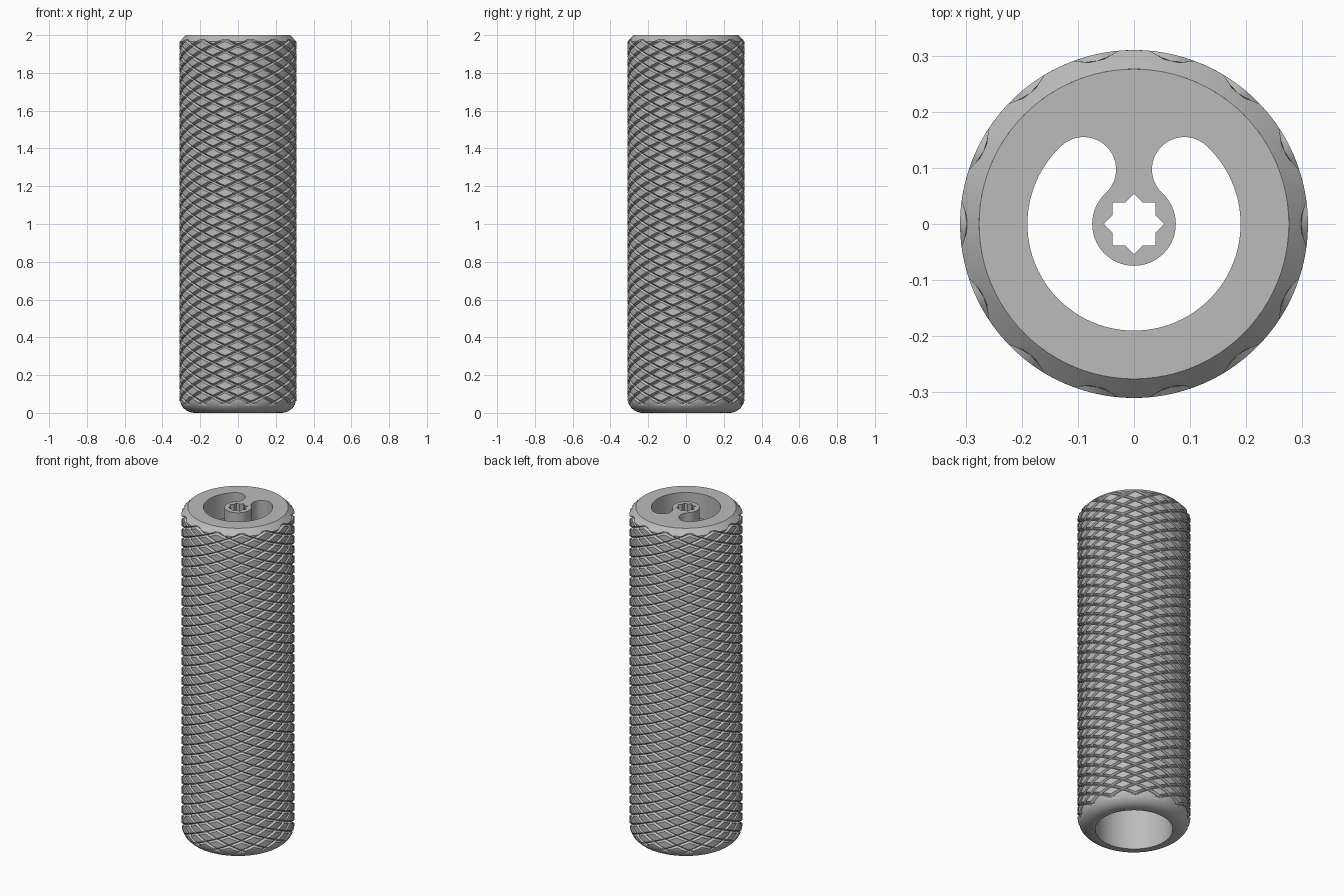
import bpy, bmesh
from math import sin, cos, pi, hypot, sqrt, radians

cube = bpy.data.objects.get("Cube")
if cube:
    bpy.data.objects.remove(cube)

RADIUS, HEIGHT = 0.31, 2.0
CHAMFER, ROUND = 0.034, 0.08          # top bevel and bottom rounding
BORE, CAP_DEPTH = 0.213, 0.15
STARTS, PITCH = 14, 0.06              # grooves per direction, diamond height
GROOVE_W, GROOVE_D = 0.15, 0.012      # groove half width (share of a cell) and depth

grey = bpy.data.materials.new("grey")
grey.use_nodes = True
grey.diffuse_color = (0.5, 0.5, 0.5, 1)
grey.node_tree.nodes["Principled BSDF"].inputs["Base Color"].default_value = grey.diffuse_color


def smooth(obj):
    bpy.ops.object.select_all(action='DESELECT')
    obj.select_set(True)
    bpy.context.view_layer.objects.active = obj
    bpy.ops.object.shade_smooth_by_angle(angle=radians(30))


def add_mesh(name, bm):
    mesh = bpy.data.meshes.new(name)
    bm.to_mesh(mesh)
    bm.free()
    mesh.materials.append(grey)
    obj = bpy.data.objects.new(name, mesh)
    bpy.context.collection.objects.link(obj)
    smooth(obj)


def arc(cx, cy, r, a0, a1, n):
    return [(cx + r * cos(a0 + (a1 - a0) * i / n), cy + r * sin(a0 + (a1 - a0) * i / n))
            for i in range(n)]


def envelope(z):
    """Outer radius of the plain handle at height z."""
    if z < ROUND:
        return RADIUS - ROUND + sqrt(max(0, ROUND ** 2 - (ROUND - z) ** 2))
    return min(RADIUS, RADIUS - CHAMFER + HEIGHT - z)


# Knurled sleeve: diamond cells between two crossing families of helical grooves
bm = bmesh.new()
inner = 1 - 2 * GROOVE_W
steps = [0] + [GROOVE_W + inner * k / 4 for k in range(5)] + [1]
base = HEIGHT - 0.025 - 33 * PITCH
for row in range(-3, 70):
    for col in range(STARTS):
        i = col + row // 2
        j = row - i
        grid = []
        for s in steps:
            line = []
            for t in steps:
                ang = (i + s - j - t) * pi / STARTS
                edge = min(s, 1 - s, t, 1 - t) / GROOVE_W
                r = RADIUS - GROOVE_D * (1 - min(edge, 1))
                line.append(bm.verts.new((r * cos(ang), r * sin(ang),
                                          base + (i + s + j + t) * PITCH / 2)))
            grid.append(line)
        for a in range(len(steps) - 1):
            for b in range(len(steps) - 1):
                bm.faces.new((grid[a][b], grid[a + 1][b], grid[a + 1][b + 1], grid[a][b + 1]))
bmesh.ops.remove_doubles(bm, verts=bm.verts[:], dist=1e-5)

# Trim the ends and press the sleeve into the rounded and bevelled outline
levels = [ROUND * (1 - cos(k * pi / 16)) for k in range(1, 9)]
levels += [HEIGHT - CHAMFER * k / 3 for k in (3, 2, 1)]
for z, below, above in [(0, True, False), (HEIGHT, False, True)] + [(z, False, False) for z in levels]:
    bmesh.ops.bisect_plane(bm, geom=bm.verts[:] + bm.edges[:] + bm.faces[:], dist=1e-6,
                           plane_co=(0, 0, z), plane_no=(0, 0, 1),
                           clear_inner=below, clear_outer=above)
for v in bm.verts:
    r, limit = hypot(v.co.x, v.co.y), envelope(v.co.z)
    if r > limit or v.co.z < 1e-5 or v.co.z > HEIGHT - 1e-5:
        v.co.x *= limit / r
        v.co.y *= limit / r
add_mesh("knurled_sleeve", bm)

# Bore wall and flat bottom rim
bm = bmesh.new()
SEG = 96
profile = [(BORE, HEIGHT - CAP_DEPTH), (BORE, 0), (RADIUS - ROUND, 0)]
rings = [[bm.verts.new((x, y, z)) for x, y in arc(0, 0, r, 0, 2 * pi, SEG)] for r, z in profile]
for lo, hi in zip(rings, rings[1:]):
    for k in range(SEG):
        n = (k + 1) % SEG
        bm.faces.new((lo[k], lo[n], hi[n], hi[k]))
add_mesh("bore", bm)

# End cap: disc with a round-ended C slot and an eight-pointed star socket
HUB, SLOT = 0.0745, 0.19
mid, end = (HUB + SLOT) / 2, (SLOT - HUB) / 2
a0 = radians(47.3)
a1 = pi - a0
ex, ey = mid * cos(a0), mid * sin(a0)
slot = (arc(0, 0, SLOT, a1, 2 * pi + a0, 72)
        + arc(ex, ey, end, a0, a0 + pi, 24)
        + arc(0, 0, HUB, 2 * pi + a0, a1, 48)
        + arc(-ex, ey, end, a1 - pi, a1 - 2 * pi + 2 * pi, 24))
star = [((0.054, 0.0413)[k % 2] * cos(k * pi / 8), (0.054, 0.0413)[k % 2] * sin(k * pi / 8))
        for k in range(16)]
disc = arc(0, 0, RADIUS - CHAMFER, 0, 2 * pi, SEG)

curve = bpy.data.curves.new("end_cap", 'CURVE')
curve.dimensions = '2D'
curve.fill_mode = 'BOTH'
curve.extrude = CAP_DEPTH / 2
for loop in (disc, slot, star):
    spline = curve.splines.new('POLY')
    spline.points.add(len(loop) - 1)
    for p, (x, y) in zip(spline.points, loop):
        p.co = (x, y, 0, 1)
    spline.use_cyclic_u = True
curve.materials.append(grey)
cap = bpy.data.objects.new("end_cap", curve)
cap.location.z = HEIGHT - CAP_DEPTH / 2
bpy.context.collection.objects.link(cap)
bpy.ops.object.select_all(action='DESELECT')
cap.select_set(True)
bpy.context.view_layer.objects.active = cap
bpy.ops.object.convert(target='MESH')
cap = bpy.context.view_layer.objects.active
bm = bmesh.new()
bm.from_mesh(cap.data)
bmesh.ops.remove_doubles(bm, verts=bm.verts[:], dist=1e-5)
bmesh.ops.recalc_face_normals(bm, faces=bm.faces[:])
bm.to_mesh(cap.data)
bm.free()
smooth(cap)
